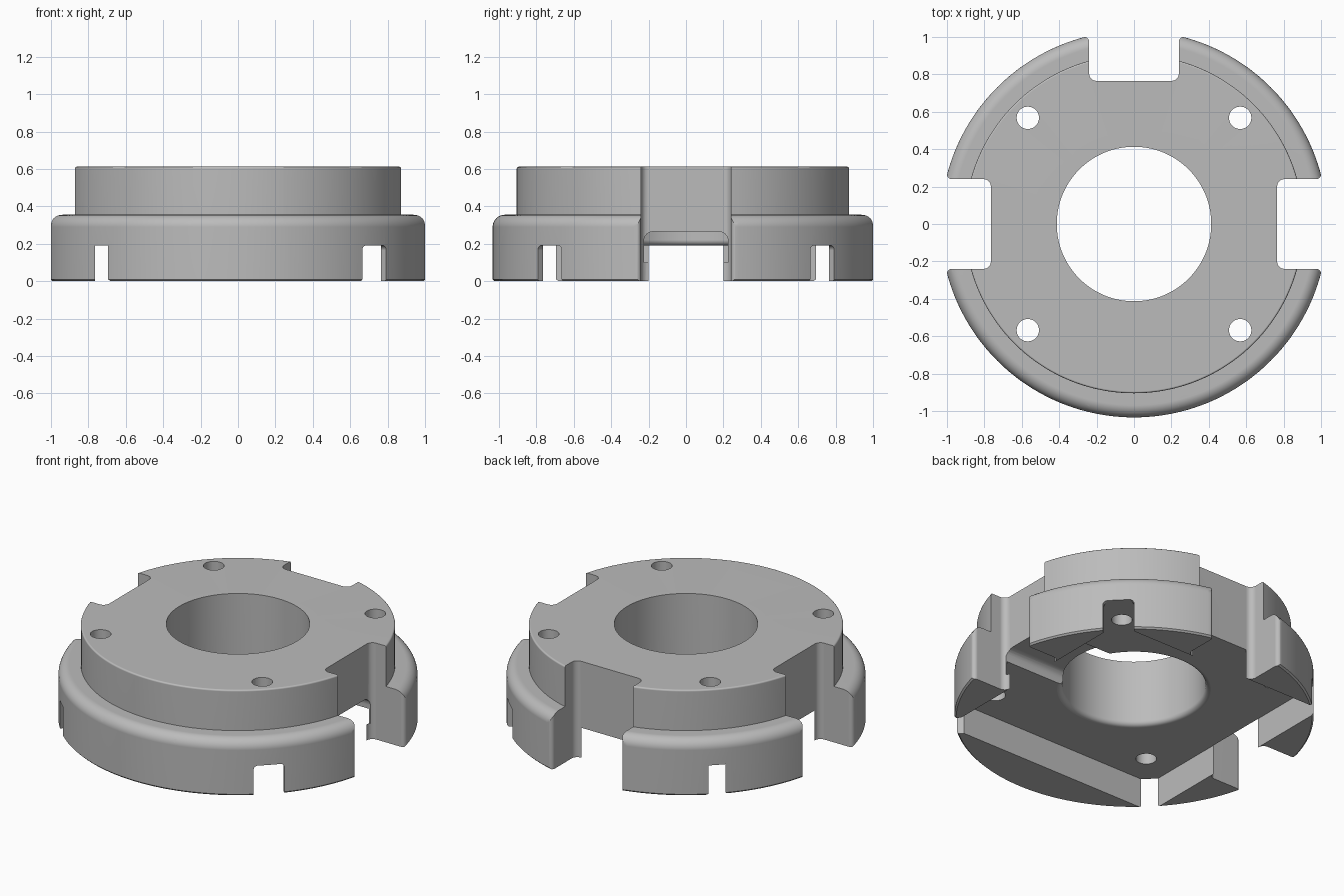
import bpy, bmesh
from math import sin, cos, pi, radians
from mathutils import Matrix

if "Cube" in bpy.data.objects:
    bpy.data.objects.remove(bpy.data.objects["Cube"])

R_FLANGE, R_TOP, R_BORE = 1.034, 0.905, 0.413
Z_FLOOR, Z_STEP, Z_TOP = 0.19, 0.355, 0.612
SLOT, DEPTH = 0.24, 0.765


def arc(cx, cy, r, a0, a1, n=6):
    """Points of a fillet around a centre, angles in degrees."""
    angles = [radians(a0 + (a1 - a0) * i / n) for i in range(n + 1)]
    return [(cx + r * cos(a), cy + r * sin(a)) for a in angles]


def finish(bm, name):
    bmesh.ops.recalc_face_normals(bm, faces=bm.faces)
    mesh = bpy.data.meshes.new(name)
    bm.to_mesh(mesh)
    bm.free()
    obj = bpy.data.objects.new(name, mesh)
    bpy.context.collection.objects.link(obj)
    return obj


def lathe(name, profile, steps=160):
    bm = bmesh.new()
    rings = [[bm.verts.new((r * cos(2 * pi * i / steps), r * sin(2 * pi * i / steps), z))
              for r, z in profile] for i in range(steps)]
    n = len(profile)
    for i in range(steps):
        a, b = rings[i], rings[(i + 1) % steps]
        for j in range(n):
            k = (j + 1) % n
            bm.faces.new((a[j], b[j], b[k], a[k]))
    return finish(bm, name)


def prism(name, outline, start, end, matrix=Matrix()):
    """Extrude a flat outline along local z, then place it."""
    bm = bmesh.new()
    face = bm.faces.new([bm.verts.new((x, y, start)) for x, y in outline])
    new = bmesh.ops.extrude_face_region(bm, geom=[face])["geom"]
    verts = [v for v in new if isinstance(v, bmesh.types.BMVert)]
    bmesh.ops.translate(bm, verts=verts, vec=(0, 0, end - start))
    bm.transform(matrix)
    return finish(bm, name)


def cut(target, cutter):
    cutter.hide_render = True
    mod = target.modifiers.new("cut", 'BOOLEAN')
    mod.operation = 'DIFFERENCE'
    mod.solver = 'EXACT'
    mod.object = cutter
    bpy.context.view_layer.objects.active = target
    bpy.ops.object.modifier_apply(modifier=mod.name)
    bpy.data.objects.remove(cutter)


def mirrored(half):
    return half + [(-x, y) for x, y in reversed(half)]


# Turned body: bore, bottom, rounded flange, stepped upper drum
body = lathe("slotted_flange_ring",
             [(R_BORE + 0.03, 0)]
             + [(R_FLANGE - 0.01, 0), (R_FLANGE, 0.01)]
             + arc(R_FLANGE - 0.065, Z_STEP - 0.065, 0.065, 0, 90, 8)
             + [(R_TOP, Z_STEP)]
             + arc(R_TOP - 0.01, Z_TOP - 0.01, 0.01, 0, 90, 3)
             + [(R_BORE, Z_TOP)]
             + arc(R_BORE + 0.03, Z_FLOOR + 0.03, 0.03, 180, 270))

# Square recess underneath, leaving the wedge feet
h = DEPTH
cut(body, prism("recess_cutter", [(-h, -h), (h, -h), (h, h), (-h, h)], -0.2, Z_FLOOR))

# Slots with filleted inner corners and rounded mouths
slot = mirrored([(SLOT - 0.04, DEPTH)]
                + arc(SLOT - 0.04, DEPTH + 0.04, 0.04, -75, 0)
                + arc(SLOT + 0.025, 0.975, 0.025, 180, 90)
                + [(SLOT + 0.025, 1.3)])

# Notches that split each foot in two
notch = mirrored([(0.09, -0.2)] + arc(0.065, Z_FLOOR - 0.025, 0.025, 0, 90))
upright = Matrix.Rotation(pi / 2, 4, 'X')

for i in range(4):
    turn = Matrix.Rotation(i * pi / 2, 4, 'Z')
    diagonal = Matrix.Rotation(i * pi / 2 + pi / 4, 4, 'Z')
    cut(body, prism("slot_cutter", slot, -0.2, 1, turn))
    cut(body, prism("notch_cutter", notch, 0.9, 1.3, diagonal @ upright))
    # Screw holes
    hole = diagonal @ Matrix.Translation((0.803, 0, 0))
    cut(body, prism("hole_cutter", arc(0, 0, 0.06, 0, 345, 23), -0.2, 1, hole))

# Shallow channel from the bore to the left slot
channel = mirrored([(0.225, 0.1)] + arc(0.175, 0.215, 0.05, 0, 90))
cut(body, prism("channel_cutter", channel, 0.2, 0.9, Matrix.Rotation(pi / 2, 4, 'Z') @ upright))

# Single grey material
grey = bpy.data.materials.new("plain_grey")
grey.use_nodes = True
colour = (0.5, 0.5, 0.5, 1)
grey.diffuse_color = colour
for node in grey.node_tree.nodes:
    if node.type == 'BSDF_PRINCIPLED':
        node.inputs["Base Color"].default_value = colour
body.data.materials.clear()
body.data.materials.append(grey)

# Smooth curved walls, crisp edges
bpy.ops.object.select_all(action='DESELECT')
body.select_set(True)
bpy.context.view_layer.objects.active = body
bpy.ops.object.shade_smooth_by_angle(angle=radians(32))
weighted = body.modifiers.new("weighted_normals", 'WEIGHTED_NORMAL')
weighted.keep_sharp = True
